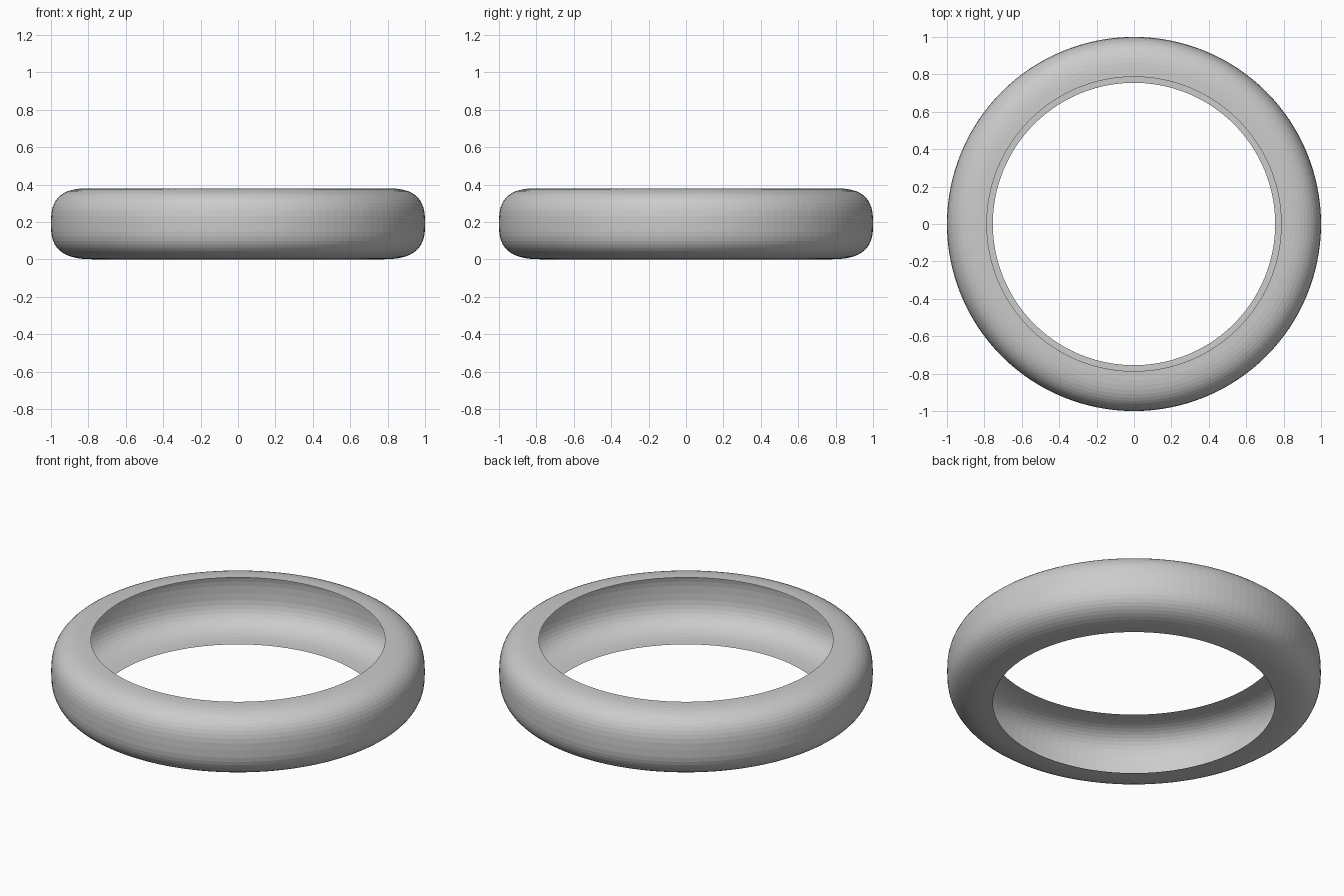
import bpy, bmesh, math

if "Cube" in bpy.data.objects:
    bpy.data.objects.remove(bpy.data.objects["Cube"])

SEGMENTS = 128      # steps around the ring
STEPS = 26          # steps across the section
POWER = 2.8         # squareness of the section
MID_Z, HALF_H = 0.19, 0.19


def section_point(a, inner_r):
    """Point on a rounded-square half section, a from -90 to 90 degrees."""
    c, s = max(math.cos(a), 0.0), math.sin(a)
    r = inner_r + (1.0 - inner_r) * c ** (2 / POWER)
    z = MID_Z + HALF_H * math.copysign(abs(s) ** (2 / POWER), s)
    return r, z


# Open C-shaped section, the lower rim reaching slightly further in
profile = []
for i in range(STEPS + 1):
    a = -math.pi / 2 + math.pi * i / STEPS
    profile.append(section_point(a, 0.755 if a < 0 else 0.787))

# Hollow tyre shell, spun about z
bm = bmesh.new()
verts = [bm.verts.new((r, 0, z)) for r, z in profile]
edges = [bm.edges.new(pair) for pair in zip(verts, verts[1:])]
bmesh.ops.spin(bm, geom=verts + edges, cent=(0, 0, 0), axis=(0, 0, 1),
               angle=2 * math.pi, steps=SEGMENTS, use_duplicate=False)
bmesh.ops.remove_doubles(bm, verts=bm.verts, dist=1e-4)

# Make faces point outward from the section centre
bm.normal_update()
for f in bm.faces:
    p = f.calc_center_median()
    r = math.hypot(p.x, p.y)
    out = f.normal.x * p.x + f.normal.y * p.y
    if out / r * (r - 0.77) + f.normal.z * (p.z - MID_Z) < 0:
        f.normal_flip()

mesh = bpy.data.meshes.new("tyre_shell")
bm.to_mesh(mesh)
bm.free()
tyre = bpy.data.objects.new("tyre_shell", mesh)
bpy.context.collection.objects.link(tyre)
